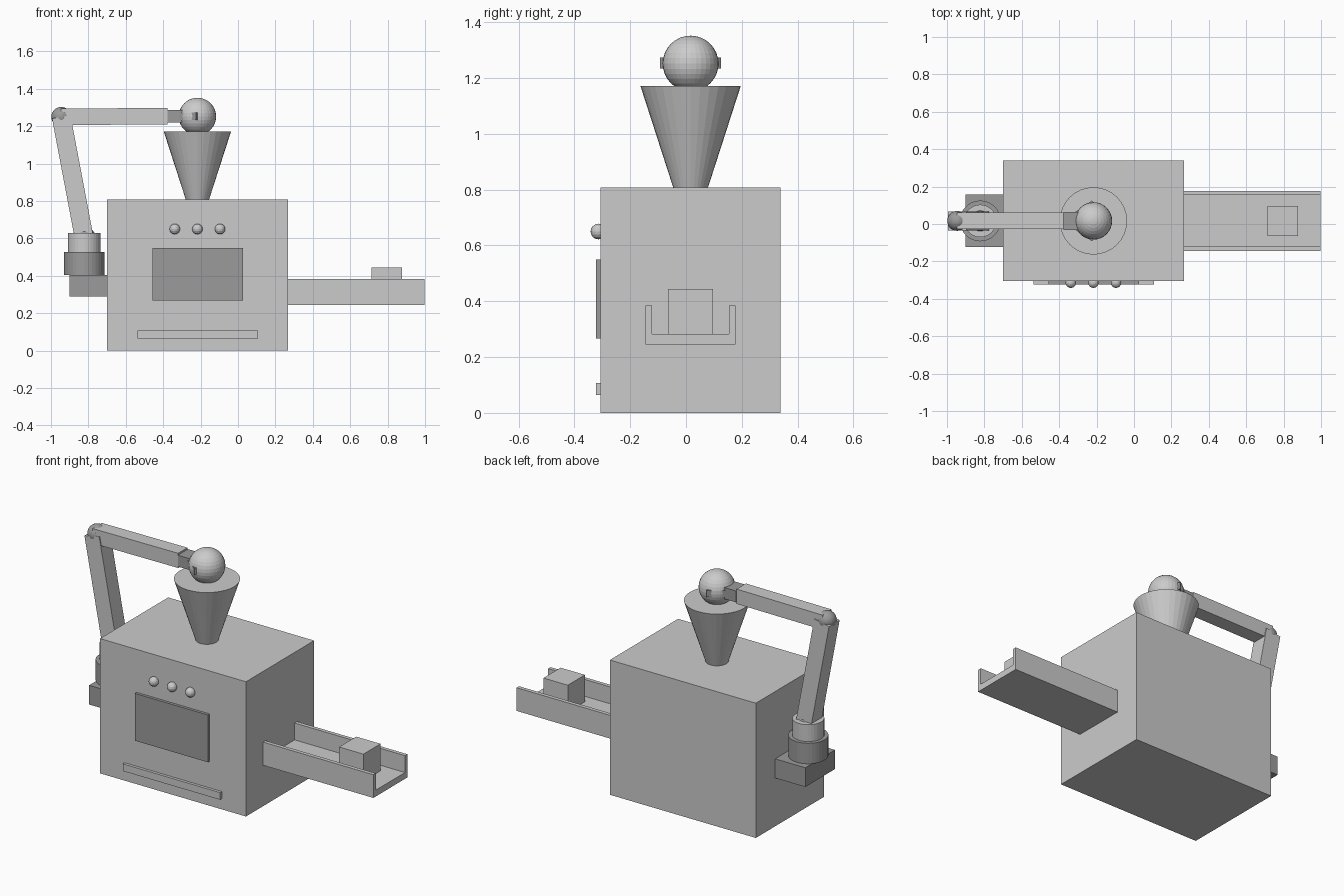
import bpy, math
from mathutils import Vector

if "Cube" in bpy.data.objects:
    bpy.data.objects.remove(bpy.data.objects["Cube"])


def material(name, v):
    m = bpy.data.materials.new(name)
    m.diffuse_color = (v, v, v, 1)
    m.use_nodes = True
    m.node_tree.nodes["Principled BSDF"].inputs["Base Color"].default_value = m.diffuse_color
    return m


LIGHT = material("light grey", 0.6)
DARK = material("dark grey", 0.33)
YC = 0.0165   # centre line of the machine in depth
XH = -0.217   # hopper axis


def finish(name, mat):
    ob = bpy.context.object
    ob.name = name
    ob.data.materials.append(mat)
    return ob


def box(name, lo, hi, mat=LIGHT):
    lo, hi = Vector(lo), Vector(hi)
    bpy.ops.mesh.primitive_cube_add(size=1, location=(lo + hi) / 2)
    ob = finish(name, mat)
    ob.scale = hi - lo
    return ob


def beam(name, a, b, width, height, mat=LIGHT):
    """Box running from a to b; width is across, height is upward."""
    a, b = Vector(a), Vector(b)
    bpy.ops.mesh.primitive_cube_add(size=1, location=(a + b) / 2)
    ob = finish(name, mat)
    ob.scale = (width, height, (b - a).length)
    ob.rotation_euler = (b - a).to_track_quat('Z', 'Y').to_euler()
    return ob


def cone(name, x, z0, z1, r0, r1, mat=LIGHT):
    bpy.ops.mesh.primitive_cone_add(vertices=32, radius1=r0, radius2=r1,
                                    depth=z1 - z0, location=(x, YC, (z0 + z1) / 2))
    return finish(name, mat)


def ball(name, loc, r, mat=LIGHT, seg=32):
    bpy.ops.mesh.primitive_uv_sphere_add(segments=seg, ring_count=seg // 2,
                                         radius=r, location=loc)
    return finish(name, mat)


# Main housing with front panel details
box("housing", (-0.70, -0.306, 0), (0.267, 0.339, 0.807))
box("window", (-0.457, -0.323, 0.267), (0.027, -0.30, 0.55), DARK)
box("lower_slot", (-0.537, -0.323, 0.064), (0.107, -0.30, 0.107))
for i in (-1, 0, 1):
    ball(f"button_{i + 2}", (XH + 0.121 * i, -0.314, 0.65), 0.028, LIGHT, 16)

# Output chute: floor, two side walls and a finished block
box("chute_floor", (0.26, YC - 0.161, 0.245), (0.998, YC + 0.161, 0.283))
for s, side in ((-1, "front"), (1, "back")):
    y0, y1 = sorted((YC + s * 0.138, YC + s * 0.161))
    box(f"chute_wall_{side}", (0.26, y0, 0.245), (0.998, y1, 0.384))
box("block", (0.715, YC - 0.081, 0.283), (0.876, YC + 0.081, 0.444))

# Hopper with ball above it
cone("hopper", XH, 0.807, 1.172, 0.062, 0.18)
ball("ball", (XH, YC, 1.252), 0.10)

# Arm mount
box("arm_bracket", (-0.90, YC - 0.14, 0.289), (-0.69, YC + 0.14, 0.404), DARK)
cone("arm_base", -0.822, 0.404, 0.527, 0.109, 0.109, DARK)
cone("arm_turret", -0.822, 0.527, 0.628, 0.087, 0.087)

# Arm joints and links
shoulder, elbow, wrist = (-0.822, YC, 0.60), (-0.945, YC, 1.25), (-0.377, YC, 1.2535)
ball("shoulder_joint", shoulder, 0.062, DARK)
ball("elbow_joint", elbow, 0.053, DARK)
beam("upper_arm", shoulder, elbow, 0.10, 0.10)
beam("forearm", elbow, wrist, 0.088, 0.088)

# Gripper palm and two fingers spreading around the ball
beam("gripper_palm", wrist, (-0.297, YC, 1.2535), 0.096, 0.068, DARK)
for s, side in ((-1, "front"), (1, "back")):
    beam(f"finger_{side}", (-0.32, YC + s * 0.03, 1.2535),
         (-0.218, YC + s * 0.10, 1.2535), 0.022, 0.04, DARK)
